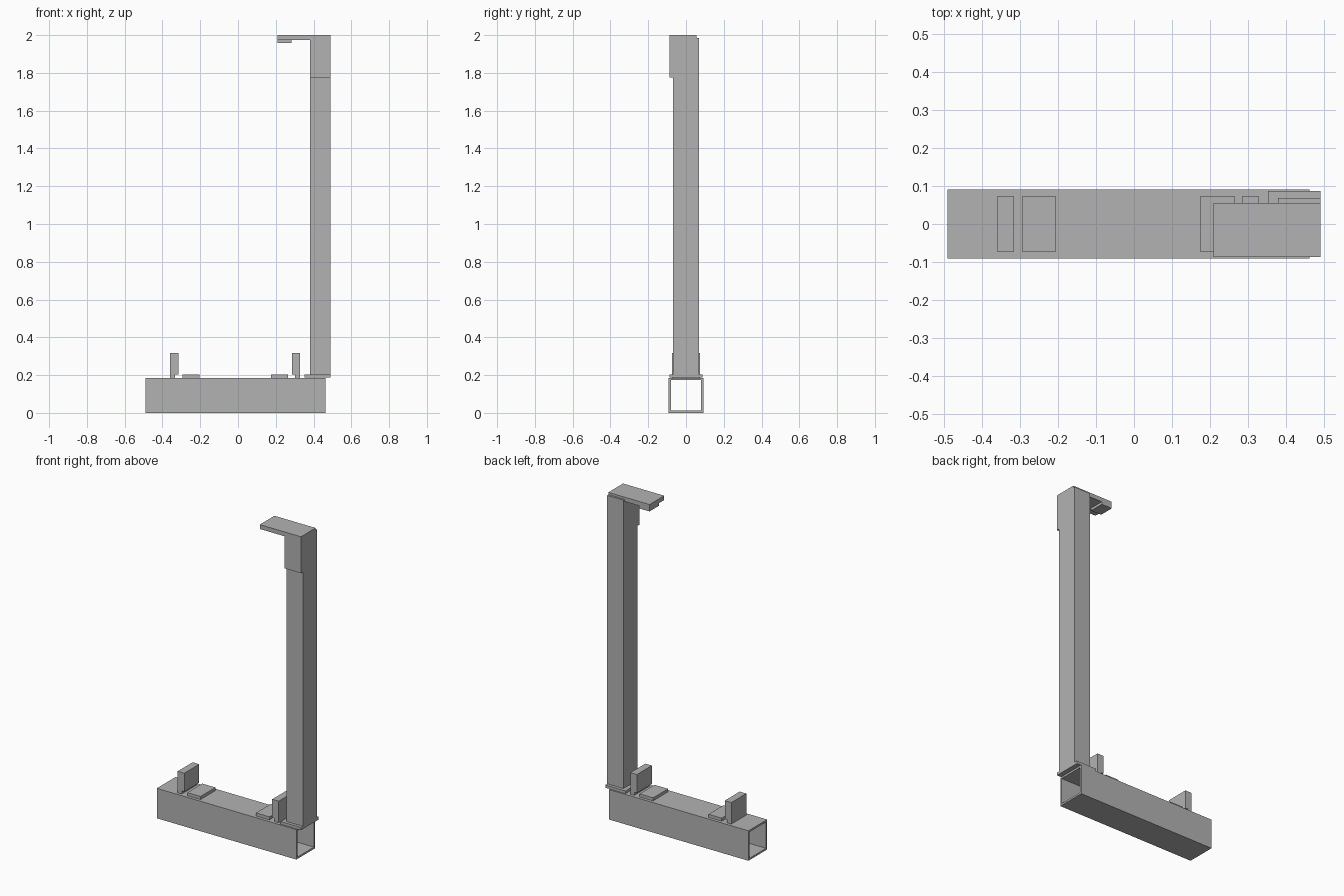
import bpy
import bmesh

cube = bpy.data.objects.get("Cube")
if cube:
    bpy.data.objects.remove(cube, do_unlink=True)

grey = bpy.data.materials.new("plain grey")
grey.use_nodes = True
grey.diffuse_color = (0.45, 0.45, 0.45, 1)
grey.node_tree.nodes["Principled BSDF"].inputs["Base Color"].default_value = grey.diffuse_color


def finish(name, bm):
    bmesh.ops.recalc_face_normals(bm, faces=bm.faces)
    mesh = bpy.data.meshes.new(name)
    bm.to_mesh(mesh)
    bm.free()
    mesh.materials.append(grey)
    obj = bpy.data.objects.new(name, mesh)
    bpy.context.collection.objects.link(obj)
    return obj


def box_mesh(x, y, z):
    bm = bmesh.new()
    bmesh.ops.create_cube(bm, size=1)
    for v in bm.verts:
        v.co = [r[0] if c < 0 else r[1] for c, r in zip(v.co, (x, y, z))]
    return bm


def box(name, x, y, z):
    return finish(name, box_mesh(x, y, z))


def extrude_profile(name, points, y):
    """Extrude an x-z outline along y."""
    bm = bmesh.new()
    face = bm.faces.new([bm.verts.new((px, y[0], pz)) for px, pz in points])
    out = bmesh.ops.extrude_face_region(bm, geom=[face])["geom"]
    bmesh.ops.translate(bm, vec=(0, y[1] - y[0], 0),
                        verts=[g for g in out if isinstance(g, bmesh.types.BMVert)])
    return finish(name, bm)


BASE_TOP, PAD_TOP = 0.185, 0.204

# Square tube, open at both ends
bm = box_mesh((-0.491, 0.463), (-0.0915, 0.0915), (0, BASE_TOP))
bm.normal_update()
ends = [f for f in bm.faces if abs(f.normal.x) > 0.9]
bmesh.ops.delete(bm, geom=ends, context="FACES_ONLY")
tube = finish("base_tube", bm)
wall = tube.modifiers.new("wall", "SOLIDIFY")
wall.thickness = 0.0115
wall.offset = -1
wall.use_even_offset = True

# Flat pads and undercut stops on top of the tube
across = (-0.073, 0.073)
for side, pad, outer, inner, foot in (
        ("right", (-0.295, -0.205), -0.361, -0.316, -0.333),
        ("left", (0.174, 0.266), 0.329, 0.285, 0.302)):
    box(side + "_pad", pad, across, (BASE_TOP, PAD_TOP))
    extrude_profile(side + "_stop", [
        (outer, BASE_TOP), (foot, BASE_TOP), (foot, PAD_TOP),
        (inner, PAD_TOP), (inner, 0.318), (outer, 0.318)], across)

# Column on its foot plate
post = (0.38, 0.491)
box("foot_plate", (0.353, 0.491), (-0.087, 0.087), (BASE_TOP + 0.002, PAD_TOP))
box("column", post, (-0.068, 0.068), (PAD_TOP, 1.986))

# Bracket at the top with its overhanging arm and lip
box("front_bracket", post, (-0.087, -0.068), (1.775, 1.973))
box("top_arm", (0.21, 0.491), (-0.087, 0.056), (1.973, 2))
box("arm_lip", (0.21, 0.283), (-0.037, 0.056), (1.957, 1.973))
